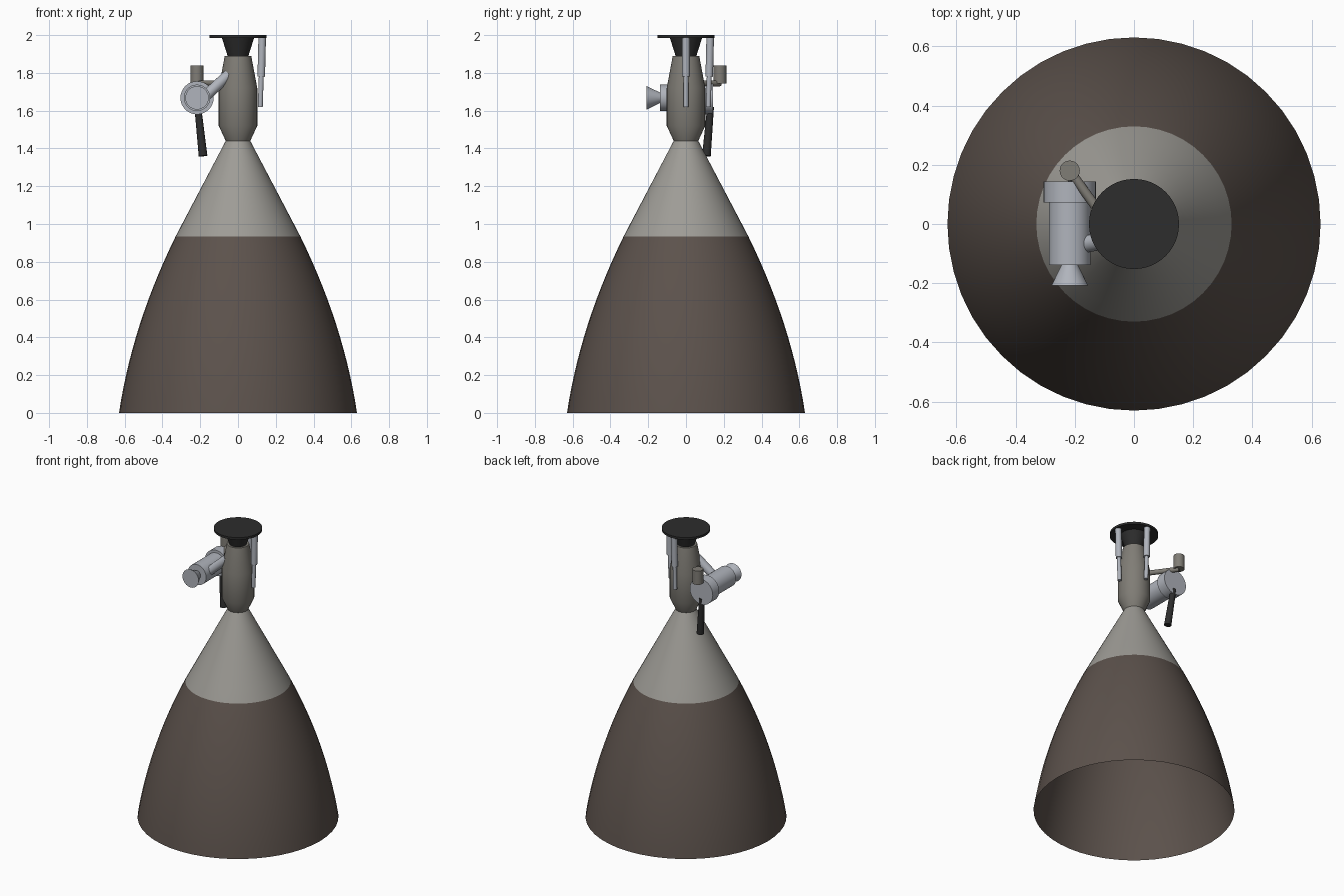
import bpy, bmesh, math
from mathutils import Vector

cube = bpy.data.objects.get("Cube")
if cube:
    bpy.data.objects.remove(cube, do_unlink=True)


def material(name, r, g, b):
    m = bpy.data.materials.new(name)
    m.use_nodes = True
    m.diffuse_color = (r, g, b, 1)
    m.node_tree.nodes["Principled BSDF"].inputs["Base Color"].default_value = (r, g, b, 1)
    return m


BROWN = material("dark brown", 0.107, 0.084, 0.072)
GREY = material("warm grey", 0.342, 0.332, 0.305)
TAUPE = material("taupe grey", 0.216, 0.205, 0.181)
SILVER = material("silver", 0.434, 0.456, 0.503)
BLACK = material("black", 0.026, 0.026, 0.026)


def lathe(name, mats, profile, origin=(0, 0, 0), axis=(0, 0, 1), sides=32, caps=True):
    """Revolve (radius, height) points around an axis through origin."""
    bm = bmesh.new()
    turn = Vector((0, 0, 1)).rotation_difference(Vector(axis).normalized())
    rings = []
    for r, h in profile:
        ring = []
        for i in range(sides):
            a = math.tau * i / sides
            p = Vector((r * math.cos(a), r * math.sin(a), h))
            ring.append(bm.verts.new(turn @ p + Vector(origin)))
        rings.append(ring)
    for low, high in zip(rings, rings[1:]):
        for i in range(sides):
            j = (i + 1) % sides
            bm.faces.new((low[i], low[j], high[j], high[i]))
    if caps:
        bm.faces.new(rings[0][::-1])
        bm.faces.new(rings[-1])
    me = bpy.data.meshes.new(name)
    bm.to_mesh(me)
    bm.free()
    for m in mats:
        me.materials.append(m)
    me.shade_smooth()
    me.set_sharp_from_angle(angle=math.radians(25))
    ob = bpy.data.objects.new(name, me)
    bpy.context.collection.objects.link(ob)
    return ob


def rod(name, mat, start, end, r0, r1=None, sides=20):
    d = Vector(end) - Vector(start)
    return lathe(name, [mat], [(r0, 0), (r1 or r0, d.length)], start, d, sides)


# Nozzle bell: open curved skirt below, straight cone above
SPLIT, THROAT = 0.935, 1.44
steps = 14
bell = []
for i in range(steps + 1):
    z = SPLIT * i / steps
    bell.append((0.63 - 0.15 * z - 0.183 * z * z, z))
for i in range(1, 7):
    t = i / 6
    bell.append((0.33 + (0.065 - 0.33) * t, SPLIT + (THROAT - SPLIT) * t))
nozzle = lathe("nozzle_bell", [BROWN, GREY], bell, sides=48, caps=False)
for f in nozzle.data.polygons:
    f.material_index = int(f.center.z > SPLIT)

# Combustion chamber
lathe("combustion_chamber", [TAUPE],
      [(0.065, THROAT), (0.102, 1.52), (0.102, 1.72), (0.07, 1.89)])

# Gimbal mount and top plate
lathe("gimbal_mount", [BLACK], [(0.052, 1.88), (0.085, 1.985)])
lathe("top_plate", [BLACK], [(0.152, 1.985), (0.152, 2.0)], sides=48)

# Two gimbal actuators, one at the left and one at the back
for side, (dx, dy) in {"left": (1, 0), "back": (0, 1)}.items():
    top, mid, low = [Vector((dx * d, dy * d, z))
                     for d, z in ((0.128, 1.985), (0.123, 1.78), (0.118, 1.62))]
    rod(side + "_actuator_body", SILVER, top, mid, 0.02)
    rod(side + "_actuator_piston", SILVER, mid, low, 0.013)

# Turbopump, lying front to back
PX, PZ = -0.217, 1.668
lathe("turbopump", [SILVER],
      [(0.088, -0.143), (0.088, -0.073), (0.07, -0.073), (0.07, 0.138),
       (0.028, 0.138), (0.062, 0.208)], (PX, 0, PZ), (0, -1, 0))

# Feed pipe from the pump into the chamber
rod("feed_pipe", SILVER, (-0.18, -0.072, 1.67), (-0.05, -0.045, 1.79), 0.029)

# Gas generator and its pipe
lathe("gas_generator", [TAUPE], [(0.034, 1.745), (0.034, 1.84)], (PX, 0.18, 0))
rod("gas_pipe", TAUPE, (PX, 0.18, 1.745), (-0.08, -0.01, 1.745), 0.016)

# Exhaust duct hanging below the pump
rod("exhaust_duct", BLACK, (-0.213, 0.13, 1.62), (-0.185, 0.108, 1.36), 0.018, 0.023)
